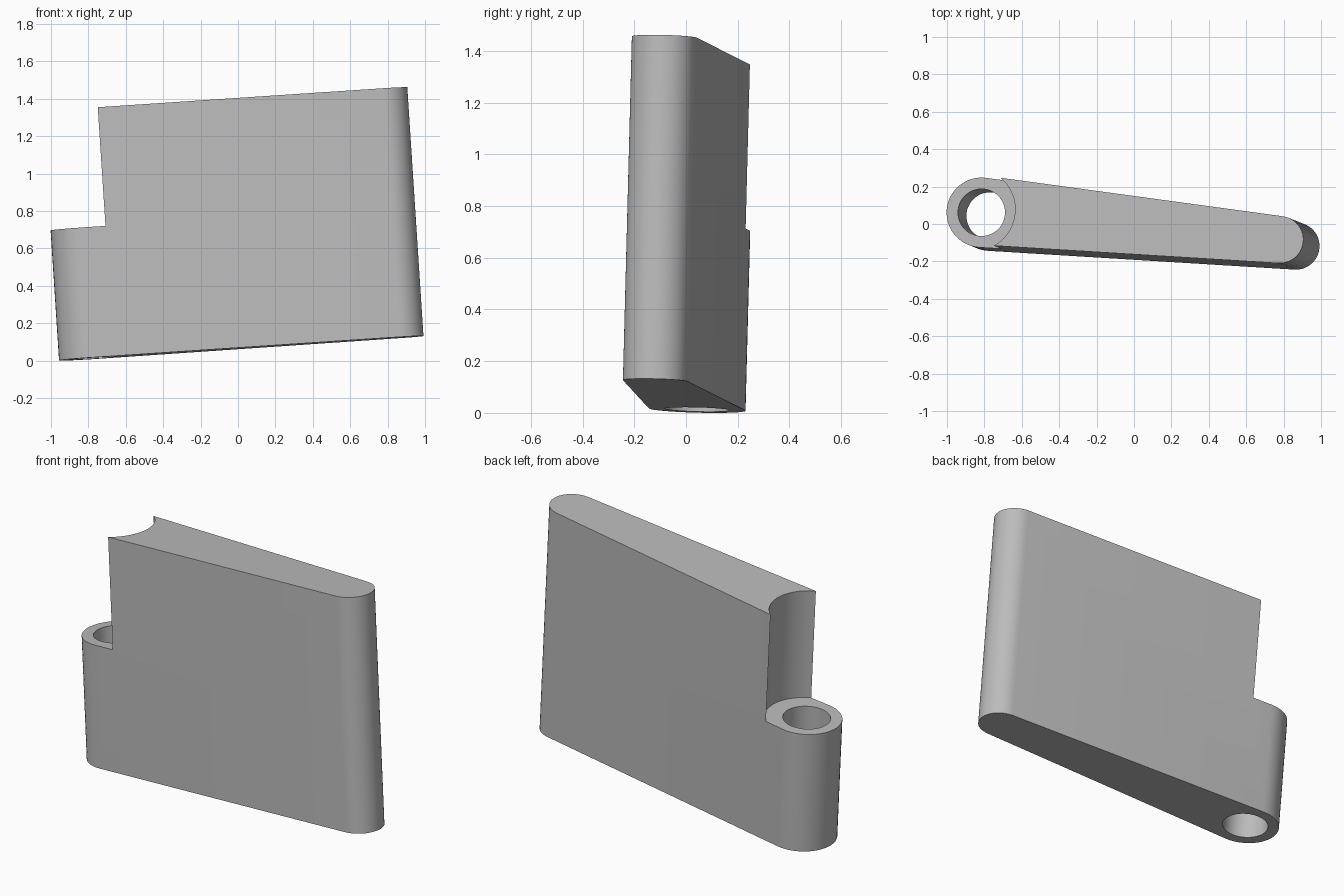
import bpy, bmesh, math
from mathutils import Vector, Matrix

cube = bpy.data.objects.get("Cube")
if cube:
    bpy.data.objects.remove(cube, do_unlink=True)

# Main dimensions, measured square to the pin axis
KNUCKLE, KNUCKLE_R = Vector((-0.772, 0.044)), 0.187
TIP, TIP_R = Vector((0.868, -0.119)), 0.126
HEIGHT, STEP = 1.333, 0.697
HOLE_R, NOTCH_R = 0.126, 0.222

steel = bpy.data.materials.new("plain grey")
steel.use_nodes = True
grey = (0.5, 0.5, 0.5, 1)
steel.diffuse_color = grey
steel.node_tree.nodes["Principled BSDF"].inputs["Base Color"].default_value = grey


def arc(center, radius, start, end, steps):
    for i in range(steps + 1):
        a = start + (end - start) * i / steps
        yield center + radius * Vector((math.cos(a), math.sin(a)))


def prism(name, outline, z0, z1):
    bm = bmesh.new()
    face = bm.faces.new([bm.verts.new((p.x, p.y, z0)) for p in outline])
    out = bmesh.ops.extrude_face_region(bm, geom=[face])
    top = [v for v in out["geom"] if isinstance(v, bmesh.types.BMVert)]
    bmesh.ops.translate(bm, verts=top, vec=(0, 0, z1 - z0))
    bmesh.ops.recalc_face_normals(bm, faces=bm.faces)
    mesh = bpy.data.meshes.new(name)
    bm.to_mesh(mesh)
    bm.free()
    mesh.materials.append(steel)
    obj = bpy.data.objects.new(name, mesh)
    bpy.context.collection.objects.link(obj)
    return obj


def cut(target, name, radius, z0, z1):
    ring = list(arc(KNUCKLE, radius, 0, math.tau, 48))[:-1]
    cutter = prism(name, ring, z0, z1)
    cutter.hide_render = True
    mod = target.modifiers.new(name, "BOOLEAN")
    mod.operation, mod.solver, mod.object = "DIFFERENCE", "EXACT", cutter
    bpy.ops.object.modifier_apply(modifier=mod.name)
    bpy.data.objects.remove(cutter, do_unlink=True)


# Tapered leaf: two round ends joined by tangent flanks
span = TIP - KNUCKLE
heading = math.atan2(span.y, span.x)
swing = math.acos((KNUCKLE_R - TIP_R) / span.length)
outline = list(arc(TIP, TIP_R, heading - swing, heading + swing, 20))
outline += arc(KNUCKLE, KNUCKLE_R, heading + swing, heading + math.tau - swing, 24)
leaf = prism("hinge_leaf", outline, 0, HEIGHT)
bpy.ops.object.select_all(action="DESELECT")
leaf.select_set(True)
bpy.context.view_layer.objects.active = leaf

# Clearance above the knuckle, then the pin hole
cut(leaf, "notch_cutter", NOTCH_R, STEP, HEIGHT + 0.2)
cut(leaf, "hole_cutter", HOLE_R, -0.2, HEIGHT + 0.2)

# Lean the whole leaf and rest its lowest point on the floor
axis = Vector((-0.065, 0.026, 1)).normalized()
lean = Vector((0, 0, 1)).rotation_difference(axis).to_matrix().to_4x4()
leaf.data.transform(lean)
floor = min(v.co.z for v in leaf.data.vertices)
leaf.data.transform(Matrix.Translation((0, 0, -floor)))

bpy.ops.object.shade_smooth_by_angle(angle=math.radians(30))
